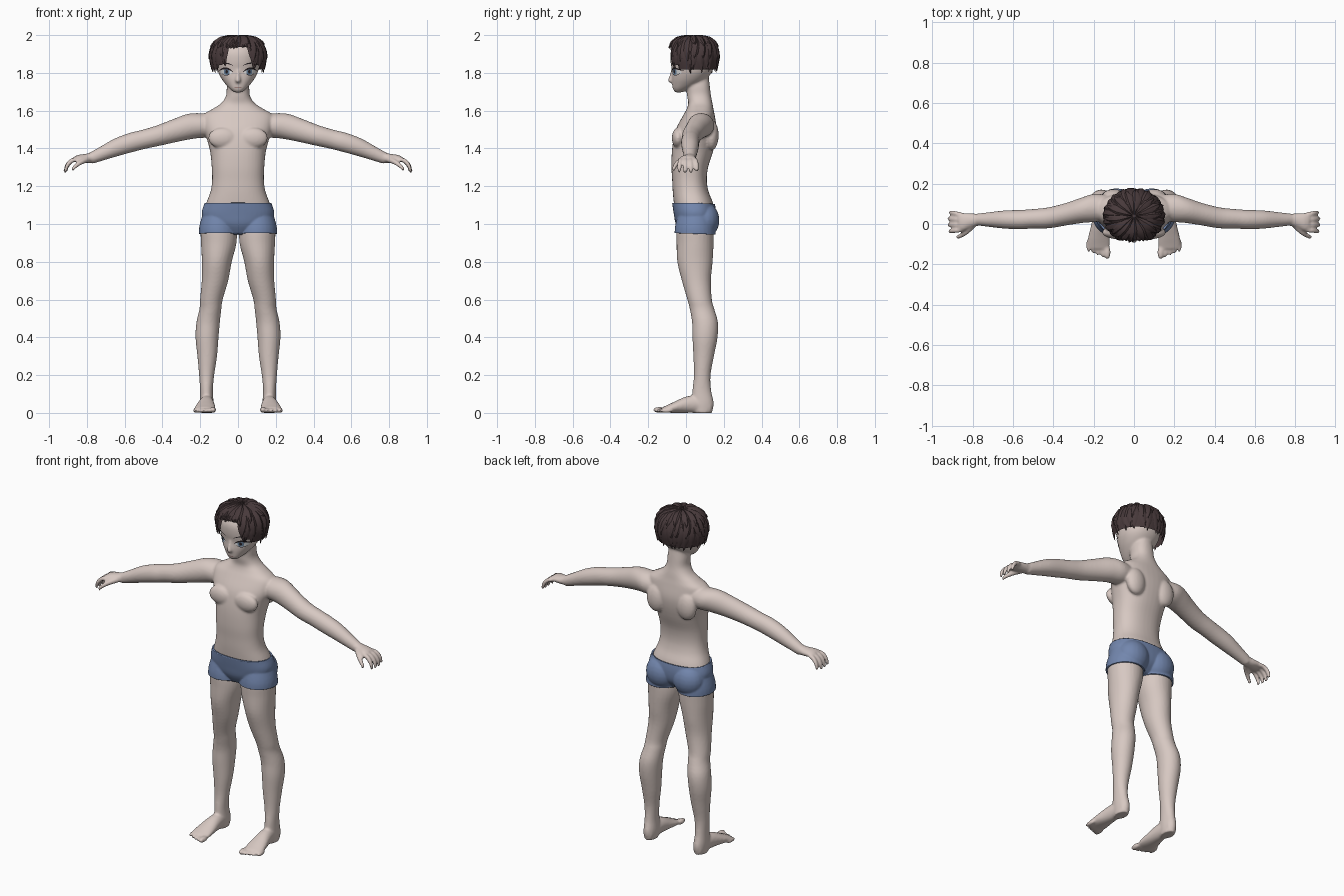
import bpy, bmesh, math, random
from mathutils import Vector
from mathutils.bvhtree import BVHTree

random.seed(4)
if "Cube" in bpy.data.objects:
    bpy.data.objects.remove(bpy.data.objects["Cube"])


def material(name, r, g, b):
    m = bpy.data.materials.new(name)
    m.use_nodes = True
    m.diffuse_color = (r, g, b, 1)
    bsdf = next(n for n in m.node_tree.nodes if n.type == 'BSDF_PRINCIPLED')
    bsdf.inputs["Base Color"].default_value = (r, g, b, 1)
    bsdf.inputs["Roughness"].default_value = 0.7
    return m


SKIN = material("skin", 0.68, 0.58, 0.54)
BLUE = material("shorts blue", 0.17, 0.24, 0.42)
HAIR = material("dark brown hair", 0.065, 0.042, 0.044)
WHITE = material("eye white", 0.8, 0.8, 0.8)
IRIS = material("iris grey blue", 0.15, 0.24, 0.36)
DARK = material("lash black", 0.02, 0.015, 0.018)
LIP = material("lip", 0.42, 0.27, 0.25)


def finish(name, bm, mat, angle=180):
    bmesh.ops.recalc_face_normals(bm, faces=bm.faces)
    mesh = bpy.data.meshes.new(name)
    bm.to_mesh(mesh)
    bm.free()
    mesh.materials.append(mat)
    ob = bpy.data.objects.new(name, mesh)
    bpy.context.collection.objects.link(ob)
    select(ob)
    bpy.ops.object.shade_smooth_by_angle(angle=math.radians(angle))
    return ob


def select(ob):
    bpy.ops.object.select_all(action='DESELECT')
    ob.select_set(True)
    bpy.context.view_layer.objects.active = ob


def catmull(rows, steps=4):
    out = []
    for i in range(len(rows) - 1):
        p = [rows[max(0, min(len(rows) - 1, i + k))] for k in (-1, 0, 1, 2)]
        for j in range(steps):
            t = j / steps
            out.append([b + t / 2 * (c - a + t * (2 * a - 5 * b + 4 * c - d
                        + t * (3 * (b - c) + d - a))) for a, b, c, d in zip(*p)])
    return out + [list(rows[-1])]


def loft(bm, rows, axis, ref, side=1, power=2, n=28):
    """Closed skin over rings (x, y, z, radius along ref, radius across)."""
    t = Vector(axis).normalized()
    u = Vector(ref)
    u = (u - t * u.dot(t)).normalized()
    v = t.cross(u)
    rings = []
    for x, y, z, ru, rv in catmull(rows):
        ring = []
        for k in range(n):
            c, s = math.cos(math.tau * k / n), math.sin(math.tau * k / n)
            c, s = (math.copysign(abs(q) ** (2 / power), q) for q in (c, s))
            p = Vector((x, y, z)) + u * c * ru + v * s * rv
            ring.append(bm.verts.new((p.x * side, p.y, p.z)))
        rings.append(ring)
    for a, b in zip(rings, rings[1:]):
        for k in range(n):
            bm.faces.new((a[k], a[(k + 1) % n], b[(k + 1) % n], b[k]))
    bm.faces.new(rings[0])
    bm.faces.new(rings[-1])


def upright(rows):
    """Rows of (height, centre x, half width, front y, back y)."""
    return [(cx, (f + b) / 2, z, w, (b - f) / 2) for z, cx, w, f, b in rows]


def blob(bm, centre, radii, side=1):
    made = bmesh.ops.create_uvsphere(bm, u_segments=20, v_segments=12, radius=1)
    for v in made["verts"]:
        v.co = Vector([c + p * r for c, p, r in zip(centre, v.co, radii)])
        v.co.x *= side


UP, X, Y = (0, 0, 1), (1, 0, 0), (0, 1, 0)
bm = bmesh.new()

# Torso and neck
torso = [(.955, .08, -.02, .1), (1.0, .15, -.045, .14), (1.05, .183, -.055, .15),
         (1.11, .168, -.064, .143), (1.17, .146, -.07, .12), (1.23, .137, -.073, .11),
         (1.3, .139, -.077, .117), (1.38, .147, -.075, .142), (1.45, .165, -.066, .158),
         (1.51, .185, -.05, .162), (1.575, .185, -.015, .152), (1.61, .133, .004, .145),
         (1.64, .088, .012, .14), (1.68, .063, .006, .132), (1.73, .059, .004, .126),
         (1.78, .05, .01, .12)]
loft(bm, upright([(r[0], 0, *r[1:]) for r in torso]), UP, X, power=2.3, n=40)

# Head and nose
head = [(1.697, .02, -.058, -.02), (1.715, .043, -.069, .02), (1.74, .066, -.073, .07),
        (1.77, .088, -.075, .11), (1.81, .107, -.074, .14), (1.86, .115, -.082, .153),
        (1.91, .113, -.08, .153), (1.95, .09, -.055, .13), (1.975, .04, 0, .09)]
loft(bm, upright([(r[0], 0, *r[1:]) for r in head]), UP, X, power=2.2, n=40)
loft(bm, [(0, -.072, 1.815, .007, .008), (0, -.076, 1.785, .01, .012),
          (0, -.08, 1.758, .014, .016), (0, -.074, 1.747, .01, .008)], UP, X)

leg = [(1.06, .1, .075, -.03, .13), (.98, .103, .094, -.05, .145), (.9, .102, .094, -.05, .146),
       (.8, .112, .079, -.046, .141), (.7, .122, .07, -.022, .132), (.6, .141, .06, .007, .137),
       (.55, .146, .058, .02, .15), (.48, .158, .062, .032, .169), (.4, .164, .061, .034, .167),
       (.3, .163, .052, .039, .148), (.2, .166, .04, .042, .13), (.12, .167, .034, .034, .133),
       (.05, .165, .036, .03, .147), (0, .165, .032, .04, .137)]
foot = [(.165, .13, .033, .028, .033), (.165, .06, .046, .035, .046), (.168, 0, .043, .043, .043),
        (.173, -.06, .03, .053, .03), (.175, -.1, .021, .056, .02), (.175, -.125, .016, .05, .014)]
arm = [(.12, .08, 1.525, .06, .06), (.19, .08, 1.522, .07, .068), (.25, .07, 1.517, .064, .068),
       (.33, .05, 1.495, .056, .061), (.42, .031, 1.468, .052, .054), (.5, .026, 1.448, .048, .051),
       (.56, .022, 1.433, .048, .051), (.64, .022, 1.407, .045, .047),
       (.72, .022, 1.373, .036, .037), (.78, .022, 1.347, .029, .03)]
palm = [(.76, .022, 1.352, .028, .028), (.81, .017, 1.347, .036, .024),
        (.845, .01, 1.346, .044, .02), (.87, .01, 1.342, .043, .014)]

for s in (1, -1):
    # Legs, feet and toes
    loft(bm, upright(leg), UP, X, s)
    loft(bm, foot, (0, -1, 0), X, s)
    for k in range(5):
        r = .016 if k == 0 else .0125
        blob(bm, (.132 + .023 * k, -.14 + .009 * k, r), (r, .036, r), s)
    # Arms, hands, fingers and thumb
    loft(bm, arm, (.95, 0, -.3), Y, s)
    loft(bm, palm, X, Y, s)
    for k in range(4):
        y, reach = .046 - .025 * k, (.9, 1, 1, .95)[k]
        path = [(.855, 1.344, .013), (.886, 1.332, .0125), (.908, 1.305, .0115), (.918, 1.272, .009)]
        loft(bm, [(.855 + (x - .855) * reach, y * (1 + 4 * (x - .855)), 1.344 + (z - 1.344) * reach, r, r)
                  for x, z, r in path], (.7, 0, -.7), Y, s, n=12)
    loft(bm, [(.8, -.005, 1.342, .018, .018), (.832, -.04, 1.327, .014, .014),
              (.862, -.06, 1.305, .011, .011), (.878, -.066, 1.285, .009, .009)],
         (.7, -.5, -.45), Y, s, n=12)
    # Chest, shoulder blades and buttocks
    blob(bm, (.08, -.042, 1.455), (.078, .033, .055), s)
    blob(bm, (.1, .135, 1.47), (.06, .038, .08), s)
    blob(bm, (.088, .098, 1.02), (.085, .07, .085), s)

# Fuse everything into one smooth skin
body = finish("body", bm, SKIN)
remesh = body.modifiers.new("fuse", 'REMESH')
remesh.mode, remesh.voxel_size, remesh.use_smooth_shade = 'VOXEL', .0065, True
soften = body.modifiers.new("soften", 'SMOOTH')
soften.factor, soften.iterations = .5, 5
select(body)
for m in ("fuse", "soften"):
    bpy.ops.object.modifier_apply(modifier=m)
body.data.shade_smooth()

# Shorts: the hip section of the body, thickened outwards
bm = bmesh.new()
bm.from_mesh(body.data)
for z, n in ((1.11, 1), (.95, -1)):
    bmesh.ops.bisect_plane(bm, geom=bm.verts[:] + bm.edges[:] + bm.faces[:],
                           plane_co=(0, 0, z), plane_no=(0, .04 * n, n), clear_outer=True)
shorts = finish("shorts", bm, BLUE, 50)
thick = shorts.modifiers.new("cloth", 'SOLIDIFY')
thick.thickness, thick.offset = .009, 1

# Face details: thin patches laid on the face
bm = bmesh.new()
bm.from_mesh(body.data)
skin_tree = BVHTree.FromBMesh(bm)
bm.free()


def patch(name, side, cx, cz, rx, rz, mat, lift, bow=0, tilt=0, n=14):
    bm = bmesh.new()
    grid = []
    for i in range(n + 1):
        p = -math.cos(math.pi * i / n) * .999
        row = []
        for q in (-1, -.5, 0, .5, 1):
            round_off = math.sqrt(1 - p * p)
            x = side * (cx + rx * p)
            z = cz + bow * (1 - p * p) + tilt * p + rz * q * round_off
            hit = skin_tree.ray_cast(Vector((x, -1, z)), Vector(Y))[0]
            row.append(bm.verts.new((x, (hit.y if hit else -.05) - lift, z)))
        grid.append(row)
    for a, b in zip(grid, grid[1:]):
        for k in range(4):
            bm.faces.new((a[k], b[k], b[k + 1], a[k + 1]))
    finish(name, bm, mat)


for s, tag in ((1, "left"), (-1, "right")):
    patch(tag + "_eye_white", s, .062, 1.805, .031, .017, WHITE, .0015)
    patch(tag + "_iris", s, .06, 1.806, .015, .017, IRIS, .0025)
    patch(tag + "_pupil", s, .06, 1.806, .007, .009, DARK, .0035)
    patch(tag + "_upper_lash", s, .064, 1.808, .037, .005, DARK, .0045, bow=.016, tilt=.003)
    patch(tag + "_lower_lash", s, .064, 1.8, .026, .0018, DARK, .004, bow=-.013)
    patch(tag + "_eyebrow", s, .062, 1.842, .037, .003, DARK, .002, bow=.009, tilt=.004)
patch("mouth", 1, 0, 1.724, .021, .0028, LIP, .002, bow=-.002)

# Hair: a cap with layers of pointed locks
PROFILE = [(0, 1.992), (.35, 1.99), (.62, 1.98), (.85, 1.953), (.97, 1.915),
           (1, 1.875), (.95, 1.835), (.87, 1.79)]


def scalp(a, t, lift=0):
    i = min(int(t), len(PROFILE) - 2)
    (r0, z0), (r1, z1) = PROFILE[i], PROFILE[i + 1]
    r = (r0 + (r1 - r0) * (t - i)) + lift
    return Vector((.149 * r * math.sin(a), .04 - .135 * r * math.cos(a),
                   z0 + (z1 - z0) * (t - i) + lift * .2))


def hem(a):
    d = abs((a + math.pi) % math.tau - math.pi)
    return 3.8 if d < .55 else 6.2 if d < .95 else 6.7


bm = bmesh.new()
N = 72
grid = [[bm.verts.new(scalp(math.tau * i / N, .05 + (hem(math.tau * i / N) - .4) * j / 14))
         for j in range(15)] for i in range(N)]
for i in range(N):
    a, b = grid[i], grid[(i + 1) % N]
    for j in range(14):
        bm.faces.new((a[j], b[j], b[j + 1], a[j + 1]))
bm.faces.new([g[0] for g in grid])
cap = finish("hair_cap", bm, HAIR, 40)

bm = bmesh.new()
for start, end, count, lift in ((2.6, 7, 24, .0), (1.3, 5.3, 19, .012), (.15, 3.4, 13, .02)):
    for k in range(count):
        a = math.tau * (k + random.uniform(-.2, .2)) / count
        stop = min(end, hem(a)) + random.uniform(-.3, .3)
        width, swirl = 4.6 / count, random.uniform(-.14, .14)
        rows = []
        for j in range(9):
            s = j / 8
            w = width * min(1, 1.7 * (1 - s) + .01) ** .8
            t = start + (stop - start) * s
            rows.append([bm.verts.new(scalp(a + swirl * s * s + w * e, t, lift + .025 * s + ridge))
                         for e, ridge in ((-1, -.02), (-.4, .014), (.3, .02), (1, -.02))])
        for p, q in zip(rows, rows[1:]):
            for e in range(3):
                bm.faces.new((p[e], q[e], q[e + 1], p[e + 1]))
finish("hair_locks", bm, HAIR, 30)
